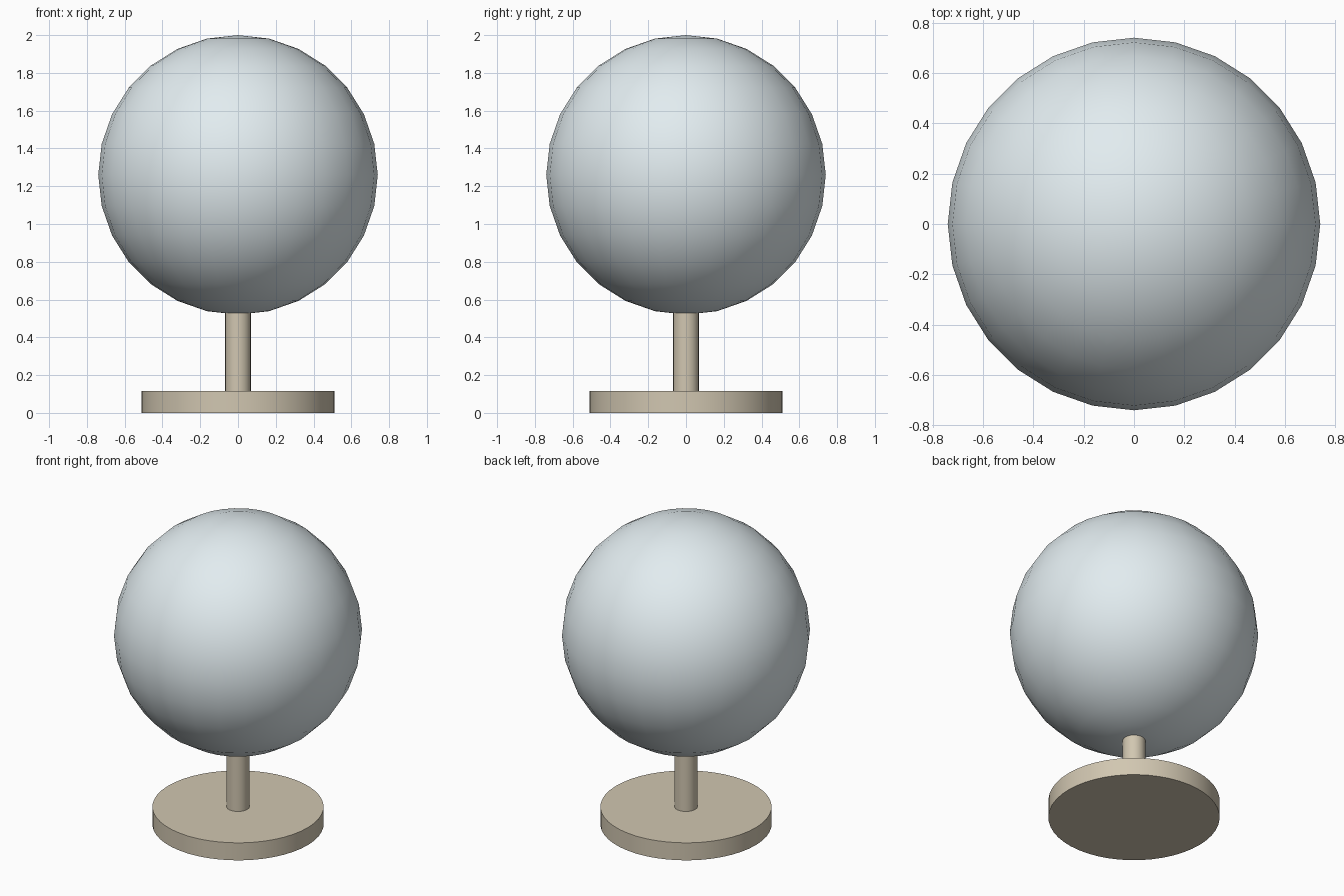
import bpy
import math

if "Cube" in bpy.data.objects:
    bpy.data.objects.remove(bpy.data.objects["Cube"])


def material(name, color):
    mat = bpy.data.materials.new(name)
    mat.diffuse_color = color
    mat.use_nodes = True
    mat.node_tree.nodes["Principled BSDF"].inputs["Base Color"].default_value = mat.diffuse_color
    return mat


def finish(name, mat, angle):
    obj = bpy.context.object
    obj.name = name
    obj.data.materials.append(mat)
    bpy.ops.object.shade_smooth_by_angle(angle=math.radians(angle))
    return obj


def cylinder(name, radius, z0, z1, sides, mat):
    bpy.ops.mesh.primitive_cylinder_add(
        vertices=sides, radius=radius, depth=z1 - z0, location=(0, 0, (z0 + z1) / 2))
    return finish(name, mat, 30)


stone = material("warm_stone", (0.64, 0.57, 0.44, 1))
glass = material("pale_glass", (0.76, 0.84, 0.87, 0.85))

# Round foot and the stem that rises into the globe
cylinder("base", 0.51, 0.0, 0.115, 48, stone)
cylinder("stem", 0.068, 0.115, 0.55, 24, stone)

# Translucent globe
bpy.ops.mesh.primitive_uv_sphere_add(
    segments=28, ring_count=14, radius=0.74, location=(0, 0, 1.26))
finish("globe", glass, 60)
